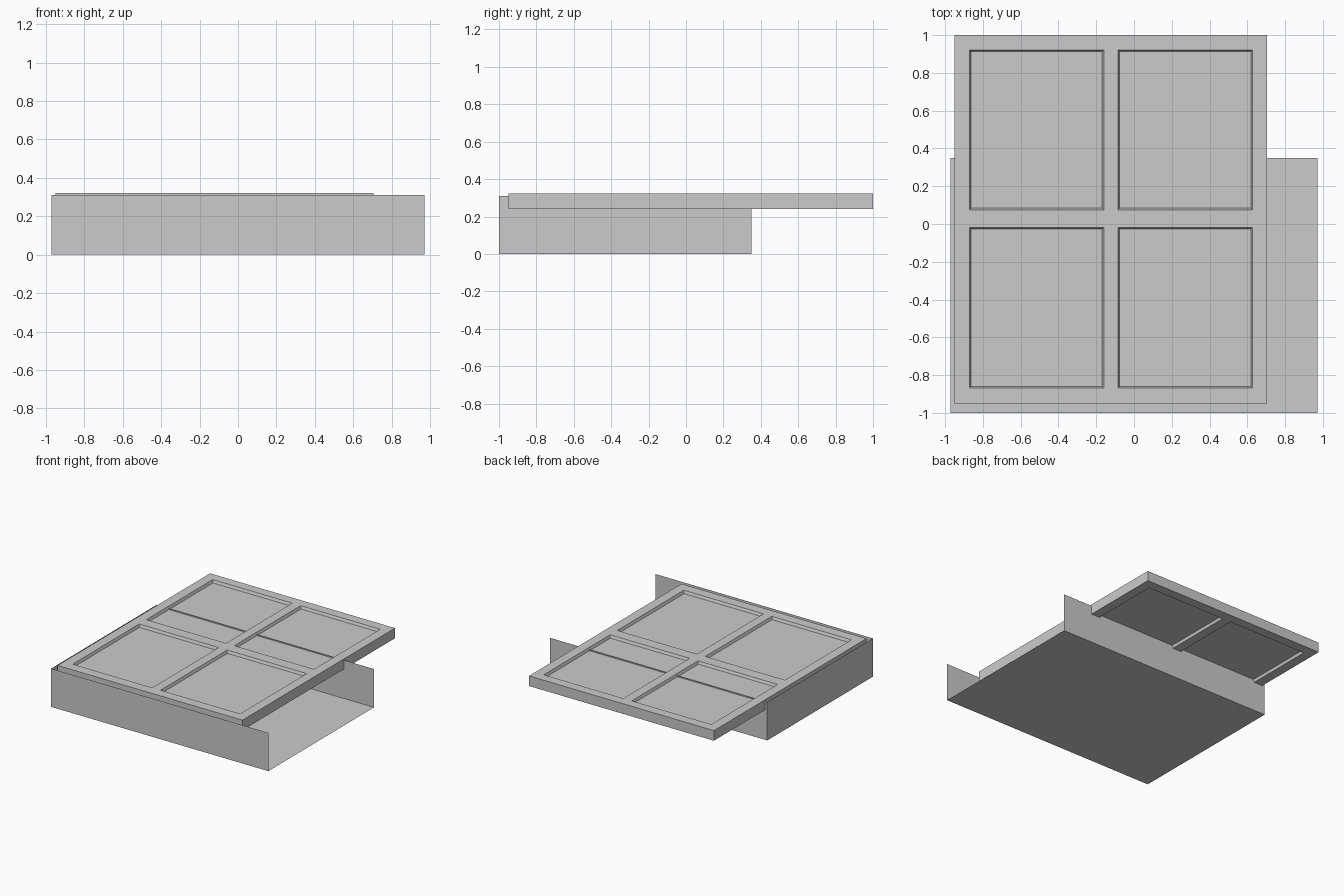
import bpy, bmesh
from mathutils import Vector

if "Cube" in bpy.data.objects:
    bpy.data.objects.remove(bpy.data.objects["Cube"])


def box_bmesh(lo, hi):
    bm = bmesh.new()
    bmesh.ops.create_cube(bm, size=1)
    lo, hi = Vector(lo), Vector(hi)
    for v in bm.verts:
        v.co = Vector(l + (c + 0.5) * (h - l) for l, h, c in zip(lo, hi, v.co))
    return bm


def finish(bm, name):
    bm.normal_update()
    mesh = bpy.data.meshes.new(name)
    bm.to_mesh(mesh)
    bm.free()
    ob = bpy.data.objects.new(name, mesh)
    bpy.context.collection.objects.link(ob)
    return ob


# Thin-walled tray, open at the top and on the right end
bm = box_bmesh((-0.972, -1.0, 0.0), (0.972, 0.35, 0.31))
bm.normal_update()
open_faces = [f for f in bm.faces if f.normal.z > 0.9 or f.normal.x > 0.9]
bmesh.ops.delete(bm, geom=open_faces, context='FACES_ONLY')
finish(bm, "tray")

# Door-like lid with four recessed fields on both faces
x_fields = [(-0.872, -0.16), (-0.085, 0.627)]
y_fields = [(-0.868, -0.018), (0.075, 0.922)]
bm = box_bmesh((-0.95, -0.95, 0.24), (0.705, 1.0, 0.322))
for axis, fields in ((0, x_fields), (1, y_fields)):
    for cut in (c for pair in fields for c in pair):
        point, normal = Vector(), Vector()
        point[axis], normal[axis] = cut, 1
        bmesh.ops.bisect_plane(bm, geom=bm.verts[:] + bm.edges[:] + bm.faces[:],
                               plane_co=point, plane_no=normal)
bm.normal_update()


def in_field(value, fields):
    return any(a < value < b for a, b in fields)


fields = []
for f in bm.faces:
    c = f.calc_center_median()
    if abs(f.normal.z) > 0.9 and in_field(c.x, x_fields) and in_field(c.y, y_fields):
        fields.append(f)
# Sloped moulding around each field
bmesh.ops.inset_individual(bm, faces=fields, thickness=0.012, depth=-0.022)
finish(bm, "panelled_lid")
